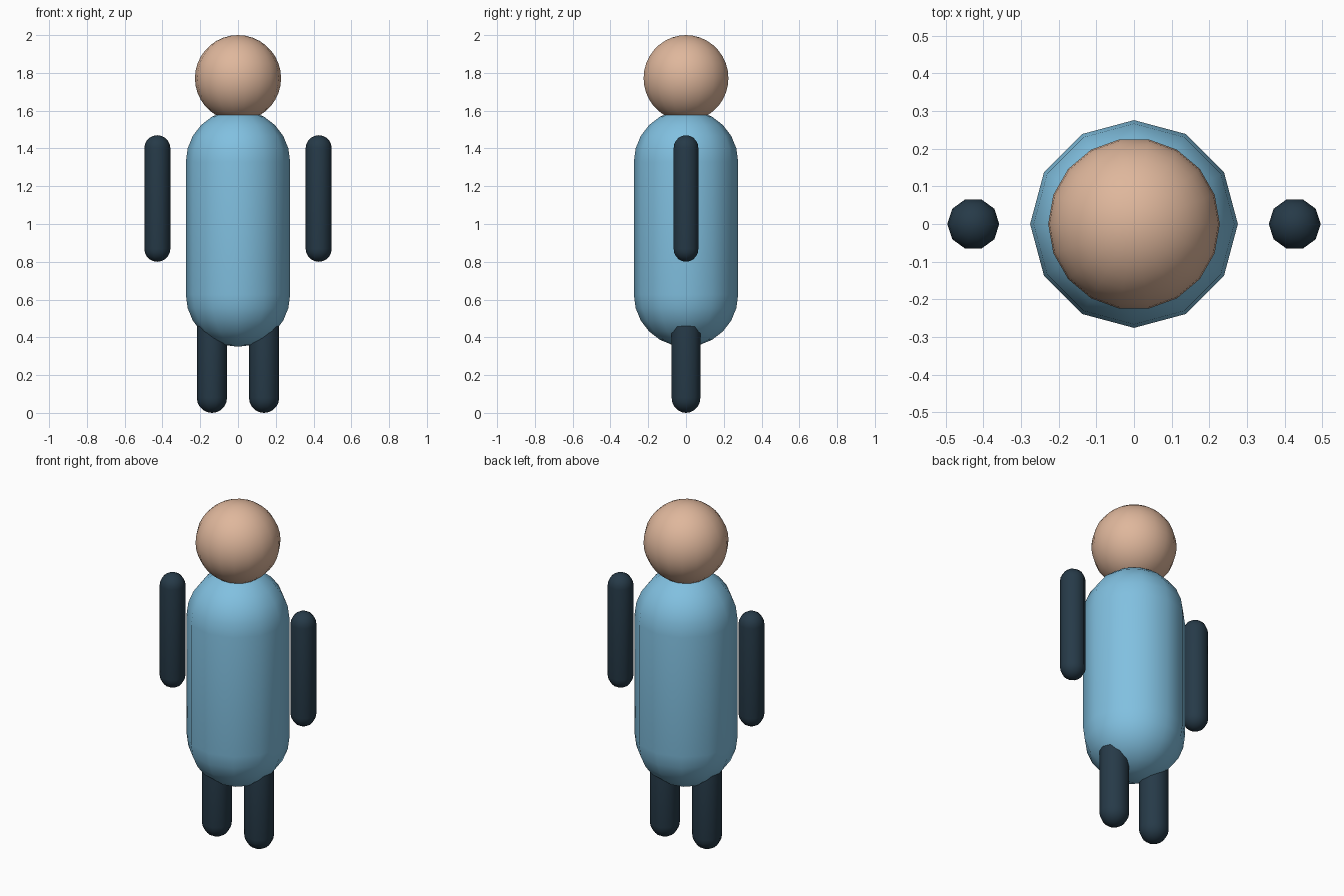
import bpy, bmesh, math

if "Cube" in bpy.data.objects:
    bpy.data.objects.remove(bpy.data.objects["Cube"])


def linear(hex_code):
    vals = [int(hex_code[i:i + 2], 16) / 255 for i in (0, 2, 4)]
    return [v / 12.92 if v <= 0.04045 else ((v + 0.055) / 1.055) ** 2.4 for v in vals] + [1.0]


def material(name, hex_code):
    mat = bpy.data.materials.new(name)
    mat.diffuse_color = linear(hex_code)
    mat.use_nodes = True
    mat.node_tree.nodes["Principled BSDF"].inputs["Base Color"].default_value = mat.diffuse_color
    return mat


skin = material("skin", "DFB79C")
blue = material("sky_blue", "81C0E0")
dark = material("dark_slate", "263A48")


def capsule(name, mat, x, bottom, top, radius, sides, rings):
    """Upright capsule: profile of two quarter arcs swept round z."""
    lo, hi = bottom + radius, top - radius
    profile = []
    for i in range(1, rings + 1):
        a = math.pi / 2 * i / rings
        profile.append((radius * math.sin(a), lo - radius * math.cos(a)))
    upper = [(r, hi + (lo - z)) for r, z in reversed(profile)]
    # a sphere shares a single equator ring
    profile += upper if hi - lo > 0.001 else upper[1:]

    bm = bmesh.new()
    loops = []
    for r, z in profile:
        loops.append([bm.verts.new((r * math.cos(2 * math.pi * k / sides),
                                    r * math.sin(2 * math.pi * k / sides), z))
                      for k in range(sides)])
    south = bm.verts.new((0, 0, bottom))
    north = bm.verts.new((0, 0, top))
    for k in range(sides):
        n = (k + 1) % sides
        bm.faces.new((south, loops[0][n], loops[0][k]))
        bm.faces.new((north, loops[-1][k], loops[-1][n]))
        for a, b in zip(loops, loops[1:]):
            bm.faces.new((a[k], a[n], b[n], b[k]))
    for f in bm.faces:
        f.smooth = True
    mesh = bpy.data.meshes.new(name)
    bm.to_mesh(mesh)
    bm.free()
    mesh.materials.append(mat)
    obj = bpy.data.objects.new(name, mesh)
    obj.location.x = x
    bpy.context.collection.objects.link(obj)
    return obj


# Body and head
capsule("torso", blue, 0, 0.35, 1.605, 0.276, 12, 6)
capsule("head", skin, 0, 1.544, 2.0, 0.228, 18, 9)

# Paired limbs
for side, s in (("left", 1), ("right", -1)):
    capsule(side + "_arm", dark, s * 0.427, 0.80, 1.47, 0.069, 10, 5)
    capsule(side + "_leg", dark, s * 0.138, 0.0, 0.57, 0.08, 10, 5)
